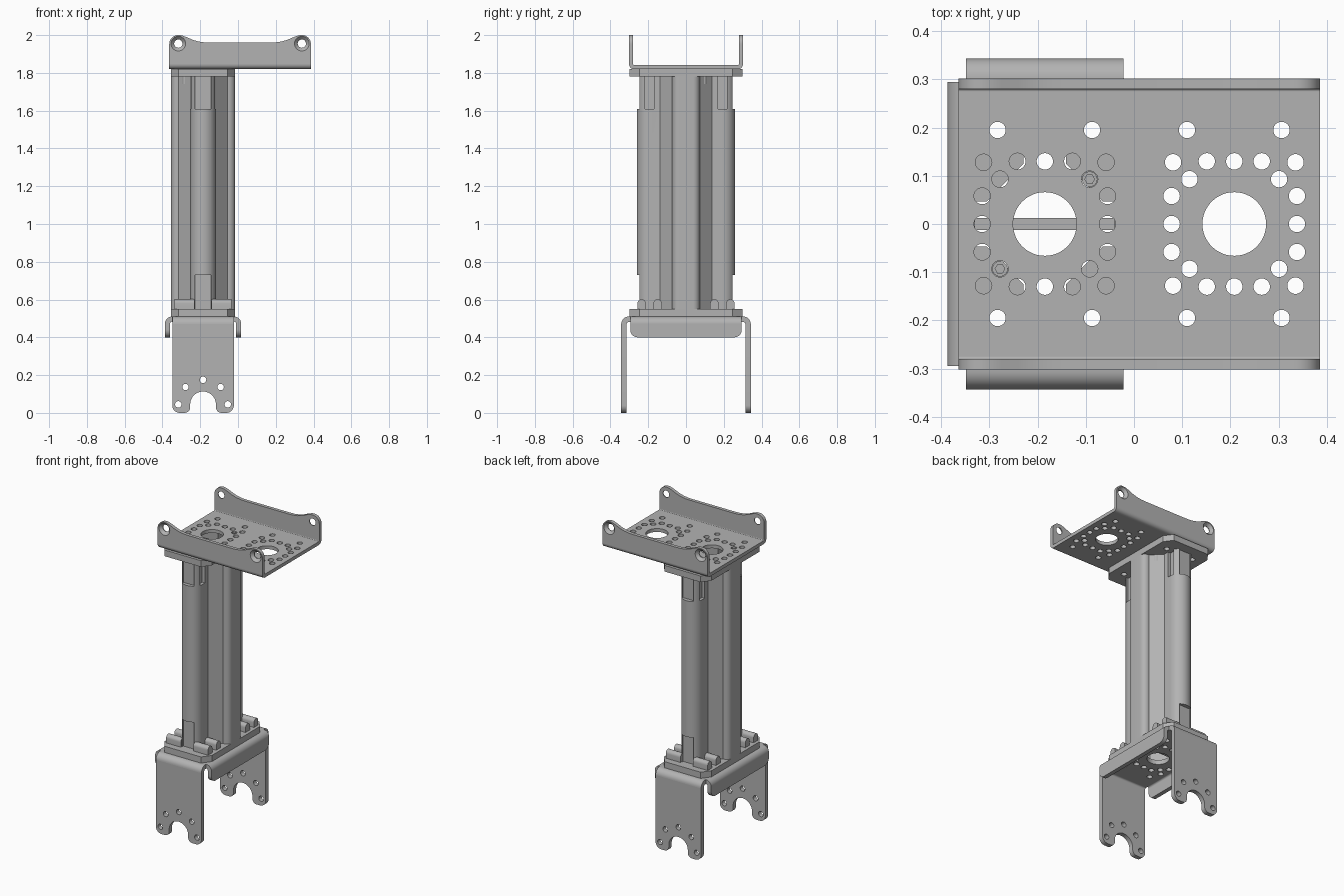
import bpy, bmesh
from math import cos, sin, radians
from mathutils import Matrix, Vector

if "Cube" in bpy.data.objects:
    bpy.data.objects.remove(bpy.data.objects["Cube"])

metal = bpy.data.materials.new("grey metal")
metal.use_nodes = True
GREY = (0.45, 0.45, 0.45, 1)
metal.diffuse_color = GREY
metal.node_tree.nodes["Principled BSDF"].inputs["Base Color"].default_value = GREY

COL = -0.185   # column axis in x
HUB = 0.208    # second hole pattern in x
X, Y, Z = Vector((1, 0, 0)), Vector((0, 1, 0)), Vector((0, 0, 1))
PLANES = {"XY": (X, Y, Z), "XZ": (X, Z, -Y), "YZ": (Y, Z, X)}


def arc(cx, cy, r, a0, a1, n=10):
    angles = [radians(a0 + (a1 - a0) * i / n) for i in range(n + 1)]
    return [(cx + r * cos(a), cy + r * sin(a)) for a in angles]


def circle(cx, cy, r, n=28):
    return arc(cx, cy, r, 0, 360, n)[:-1]


def mirror_x(pts):
    return pts + [(-x, y) for x, y in reversed(pts)]


def mirror_y(pts):
    return pts + [(x, -y) for x, y in reversed(pts)]


def shift(pts, dx, dy=0):
    return [(x + dx, y + dy) for x, y in pts]


def finish(name, mesh):
    ob = bpy.data.objects.new(name, mesh)
    bpy.context.collection.objects.link(ob)
    mesh.materials.clear()
    mesh.materials.append(metal)
    return ob


def slab(name, loops, plane, start, end):
    """Extrude a filled outline (first loop) with holes (other loops)."""
    cu = bpy.data.curves.new(name, "CURVE")
    cu.dimensions, cu.fill_mode = "2D", "BOTH"
    cu.extrude = abs(end - start) / 2
    for loop in loops:
        pts = []
        for p in loop:
            if all((Vector(p) - Vector(q)).length > 1e-4 for q in pts):
                pts.append(p)
        sp = cu.splines.new("POLY")
        sp.points.add(len(pts) - 1)
        for sp_pt, (x, y) in zip(sp.points, pts):
            sp_pt.co = (x, y, 0, 1)
        sp.use_cyclic_u = True
    tmp = bpy.data.objects.new("temp_outline", cu)
    bpy.context.collection.objects.link(tmp)
    graph = bpy.context.evaluated_depsgraph_get()
    mesh = bpy.data.meshes.new_from_object(tmp.evaluated_get(graph))
    bpy.data.objects.remove(tmp)
    axes = PLANES[plane]
    mat = Matrix(axes).transposed().to_4x4()
    mid = (start + end) / 2
    normal_axis = Vector([abs(c) for c in axes[2]])
    mesh.transform(Matrix.Translation(normal_axis * mid) @ mat)
    bm = bmesh.new()
    bm.from_mesh(mesh)
    bmesh.ops.remove_doubles(bm, verts=bm.verts, dist=1e-5)
    bmesh.ops.recalc_face_normals(bm, faces=bm.faces)
    bm.to_mesh(mesh)
    bm.free()
    return finish(name, mesh)


def box(name, x0, x1, y0, y1, z0, z1):
    return slab(name, [[(x0, y0), (x1, y0), (x1, y1), (x0, y1)]], "XY", z0, z1)


def cut(target, cutters):
    for c in cutters:
        mod = target.modifiers.new("cut", "BOOLEAN")
        mod.operation, mod.solver, mod.object = "DIFFERENCE", "EXACT", c
    graph = bpy.context.evaluated_depsgraph_get()
    mesh = bpy.data.meshes.new_from_object(target.evaluated_get(graph))
    target.modifiers.clear()
    target.data = mesh
    for c in cutters:
        bpy.data.objects.remove(c)


def hole_pattern(cx):
    """Large bore with a square ring of small holes."""
    quarter = [(.093, .093), (.127, .128), (.13, .058), (.057, .13), (.098, .195)]
    spots = [(sx * x, sy * y) for x, y in quarter for sx in (1, -1) for sy in (1, -1)]
    spots += [(.13, 0), (-.13, 0), (0, .13), (0, -.13)]
    return [circle(cx, 0, .066, 48)] + [circle(cx + x, y, .017) for x, y in spots]


def bend(name, side, edge, z, r, t, plane, start, end, off=0):
    """Quarter-round bend; side mirrors it, z is the bend centre height."""
    sign = -1 if z > 1 else 1      # upper bracket bends upward
    pts = arc(edge, 0, r, 0, 90) + arc(edge, 0, r - t, 90, 0)
    slab(name, [[(side * x + off, z + sign * y) for x, y in pts]], plane, start, end)


# Column: hollow cross profile with rounded front and back noses
outer = arc(.135, .038, .035, 0, 90) + [(.13, .073), (.068, .138)] + arc(0, .192, .068, 0, 90, 14)
inner = [(.145, .047), (.12, .047), (.044, .125)] + arc(0, .191, .044, 0, 90, 14)
outer = shift(mirror_y(mirror_x(outer)), COL)
inner = shift(mirror_y(mirror_x(inner)), COL)
column = slab("column", [outer, inner], "XY", .55, 1.78)
slots = []
for s in (-1, 1):
    for z0, z1 in ((.5, .73), (1.61, 1.85)):
        slots.append(box("slot", COL - .042, COL + .042, s * .222, s * .3, z0, z1))
    slots.append(box("slot", COL - .1, COL + .1, s * .17, s * .217, 1.61, 1.85))
cut(column, slots)
box("column_web", COL - .15, COL + .15, -.012, .012, .53, 1.8)

# Plugs filling the slotted ends of the noses
for s, side in ((-1, "front"), (1, "back")):
    box(f"{side}_lower_plug", COL - .048, COL + .048, s * .167, s * .235, .53, .73)
    box(f"{side}_upper_plug", COL - .048, COL + .048, s * .167, s * .235, 1.61, 1.8)

# End flanges with chamfered corners
rim = shift(mirror_y(mirror_x([(.17, .245), (.13, .3)])), COL)
bolts = [circle(COL + sx * .098, sy * .195, .017) for sx in (1, -1) for sy in (1, -1)]
slab("lower_flange", [rim, inner] + bolts, "XY", .51, .55)
slab("upper_flange", [rim, inner] + bolts, "XY", 1.78, 1.82)

# Clamp ridges on the lower flange
for sx in (-1, 1):
    for sy in (-1, 1):
        for y, x0, r in ((.15, .06, .022), (.235, .045, .022)):
            dome = [(r, 0)] + arc(0, .03, r, 0, 180) + [(-r, 0)]
            slab("clamp_ridge", [shift(dome, sy * y, .55)], "YZ",
                 COL + sx * x0, COL + sx * .15)

# Screws through the upper plate
for s in (-1, 1):
    slab("screw", [circle(COL + s * .093, s * .093, .016, 20)], "XY", 1.74, 1.838)
    slab("screw_tip", [circle(COL + s * .093, s * .093, .011, 6)], "XY", 1.83, 1.843)

# Lower bracket: base, side lips and two forked legs
base = [(COL - .164, -.303), (COL + .164, -.303), (COL + .164, .303), (COL - .164, .303)]
slab("lower_base", [base] + hole_pattern(COL), "XY", .481, .51)
leg = arc(0, .045, .068, 90, 0, 16) + arc(.098, .03, .03, 180, 270) \
    + arc(.123, .04, .04, 270, 360) + [(.163, .47)]
leg = shift(mirror_x(leg), COL)
leg_holes = [circle(COL + x, z, .017) for x, z in
             ((0, .175), (.093, .137), (-.093, .137), (.131, .045), (-.131, .045))]
lip = mirror_x([(.295, .472)] + arc(.255, .44, .04, 0, -90))
for s in (-1, 1):
    slab("leg", [leg] + leg_holes, "XZ", s * .314, s * .343)
    bend("leg_bend", s, .303, .47, .04, .029, "YZ", COL - .163, COL + .163)
    slab("lip", [lip], "YZ", COL + s * .175, COL + s * .202)
    bend("lip_bend", s, .164, .472, .038, .027, "XZ", -.295, .295, COL)

# Upper bracket: base plate and two scalloped walls with countersunk holes
X0, X1, MID = -.364, .386, .011
plate = [(X0, -.275), (X1, -.275), (X1, .275), (X0, .275)]
slab("upper_base", [plate] + hole_pattern(COL) + hole_pattern(HUB), "XY", 1.82, 1.842)
wall = [(.375, 1.847)] + arc(.328, 1.953, .047, 0, 90) + [(.31, 1.999), (.285, 1.99)] \
    + [(.25, 1.975), (.22, 1.966), (.185, 1.961), (.15, 1.96)]
wall = shift(mirror_x(wall), MID)
ears = [(MID + s * .327, 1.955) for s in (-1, 1)]
for s in (-1, 1):
    side = slab("upper_wall", [wall] + [circle(x, z, .022) for x, z in ears],
                "XZ", s * .28, s * .302)
    cones = []
    for x, z in ears:
        bm = bmesh.new()
        bmesh.ops.create_cone(bm, cap_ends=True, segments=28, radius1=.02, radius2=.044, depth=.024)
        turn = Matrix.Rotation(radians(-90 * s), 4, "X")
        bm.transform(Matrix.Translation((x, s * .295, z)) @ turn)
        mesh = bpy.data.meshes.new("countersink")
        bm.to_mesh(mesh)
        bm.free()
        cones.append(finish("countersink", mesh))
    cut(side, cones)
    bend("wall_bend", s, .275, 1.847, .027, .022, "YZ", X0, X1)

# Smooth shading with sharp edges kept
bpy.ops.object.select_all(action="DESELECT")
parts = [o for o in bpy.context.scene.objects if o.type == "MESH" and metal.name in o.data.materials]
for ob in parts:
    ob.select_set(True)
bpy.context.view_layer.objects.active = parts[0]
bpy.ops.object.shade_smooth_by_angle(angle=radians(30))
